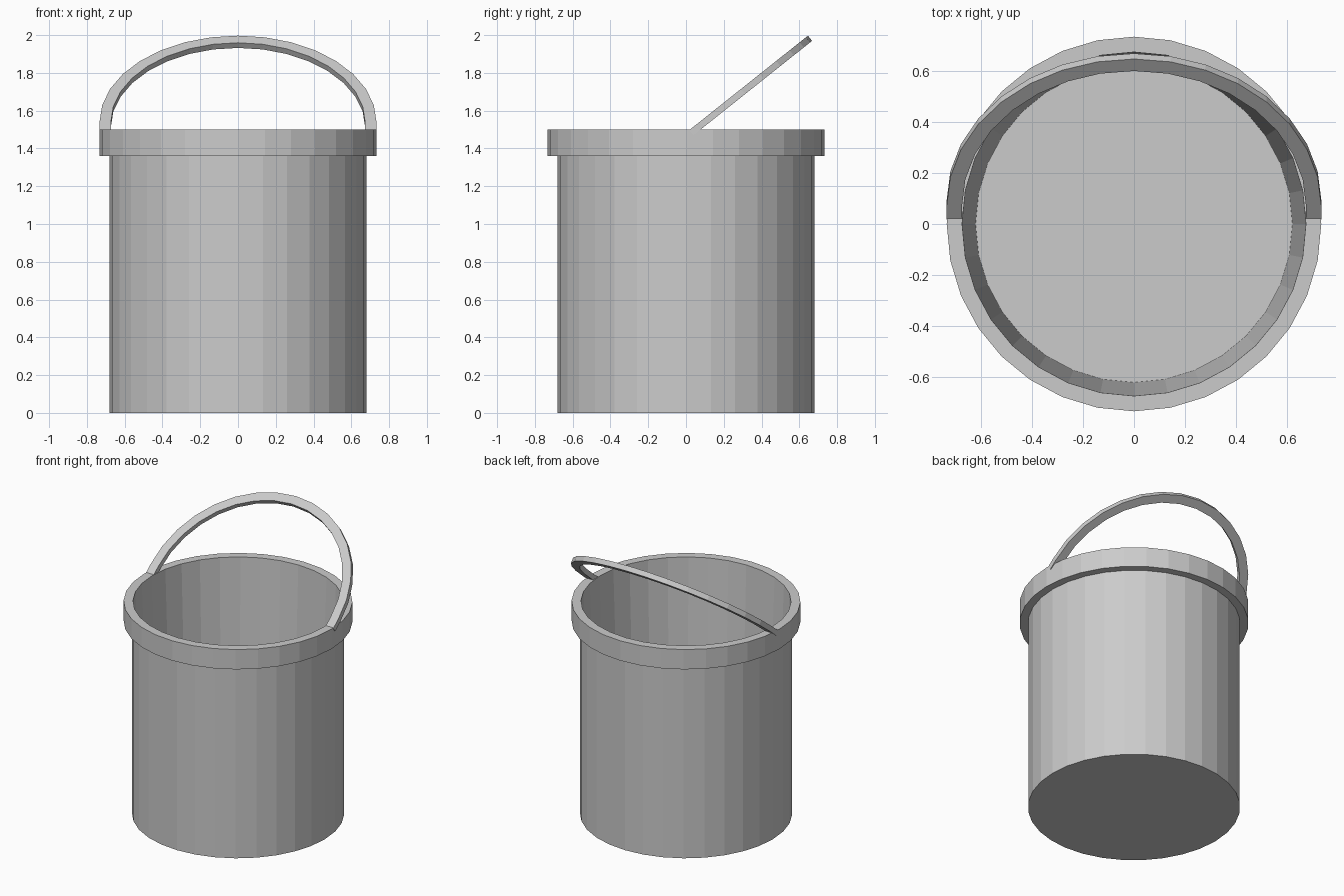
import bpy
import bmesh
from math import sin, cos, pi, radians
from mathutils import Vector

if "Cube" in bpy.data.objects:
    bpy.data.objects.remove(bpy.data.objects["Cube"])

SIDES = 32


def make_object(name, bm):
    bmesh.ops.recalc_face_normals(bm, faces=bm.faces[:])
    mesh = bpy.data.meshes.new(name)
    bm.to_mesh(mesh)
    bm.free()
    obj = bpy.data.objects.new(name, mesh)
    bpy.context.collection.objects.link(obj)
    return obj


def bridge(bm, a, b, closed=True):
    n = len(a)
    for i in range(n if closed else n - 1):
        j = (i + 1) % n
        bm.faces.new((a[i], a[j], b[j], b[i]))


# Bucket: straight outer wall, square rim band, tapered inside and floor
profile = [(0.68, 0), (0.68, 1.36), (0.733, 1.36), (0.733, 1.5),
           (0.673, 1.5), (0.62, 0.06)]
bm = bmesh.new()
rings = [[bm.verts.new((r * cos(2 * pi * k / SIDES), r * sin(2 * pi * k / SIDES), z))
          for k in range(SIDES)] for r, z in profile]
for a, b in zip(rings, rings[1:]):
    bridge(bm, a, b)
bm.faces.new(rings[0])
bm.faces.new(rings[-1])
make_object("bucket", bm)

# Handle: half ring of rectangular section, tilted back, ends sunk in the rim
tilt = radians(38.5)
up = Vector((0, cos(tilt), sin(tilt)))
normal = Vector((0, -sin(tilt), cos(tilt)))
centre = Vector((0, 0.083, 1.527))
outer, inner, half = 0.733, 0.673, 0.0175

# Path directions as (x, along tilt, extra offset down the tilt at the ends)
steps = [(1, 0, -0.07)]
steps += [(cos(pi * k / 16), sin(pi * k / 16), 0) for k in range(17)]
steps += [(-1, 0, -0.07)]

bm = bmesh.new()
sections = []
for cx, cy, drop in steps:
    section = []
    for r, t in ((outer, half), (outer, -half), (inner, -half), (inner, half)):
        p = centre + Vector((r * cx, 0, 0)) + up * (r * cy + drop) + normal * t
        section.append(bm.verts.new(p))
    sections.append(section)
for a, b in zip(sections, sections[1:]):
    bridge(bm, a, b)
bm.faces.new(sections[0])
bm.faces.new(sections[-1])
make_object("handle", bm)
